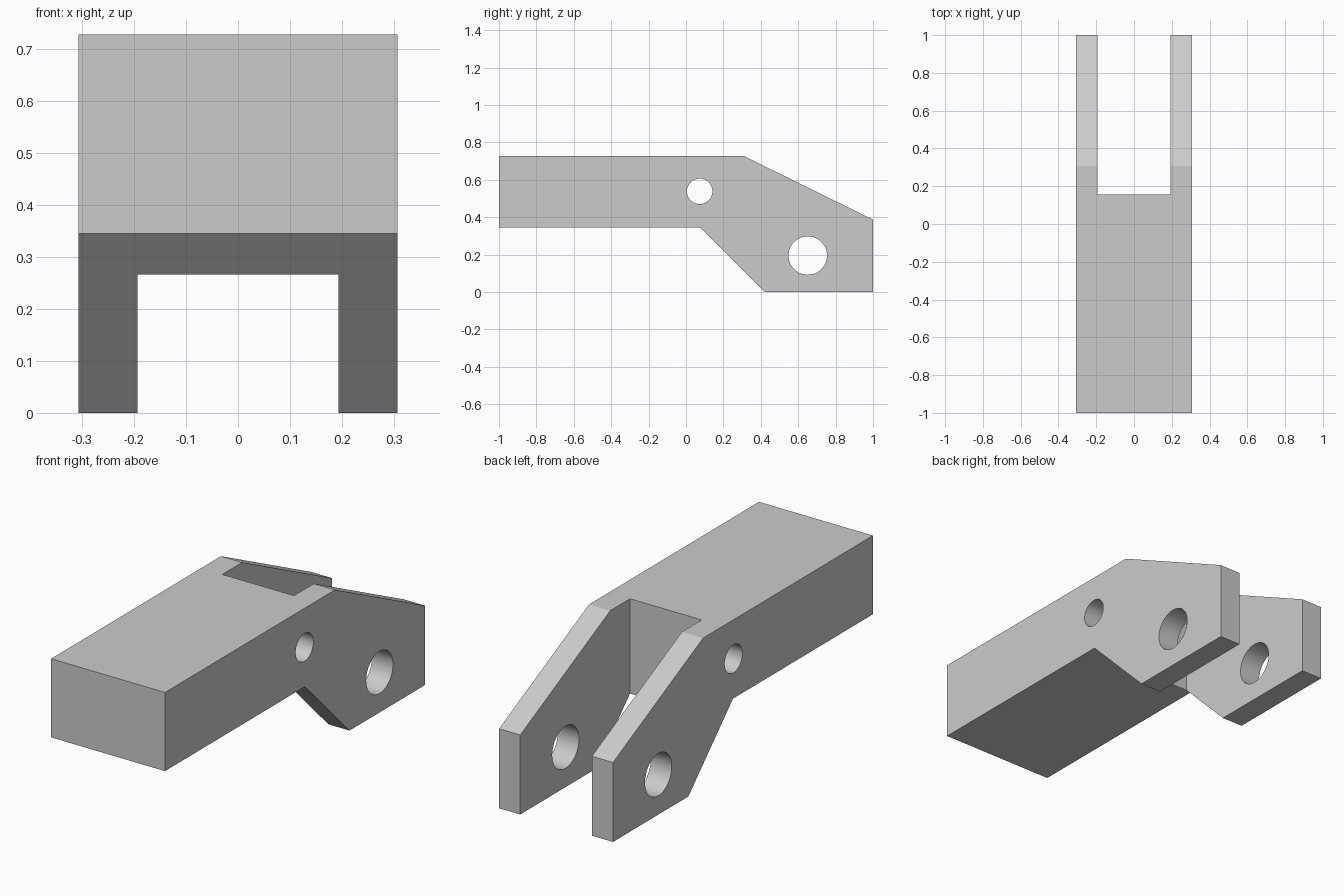
import bpy, bmesh, math

if "Cube" in bpy.data.objects:
    bpy.data.objects.remove(bpy.data.objects["Cube"])

HALF_WIDTH = 0.307
SLOT_HALF = 0.193
SLOT_START = 0.155

grey = bpy.data.materials.new("light grey")
grey.use_nodes = True
colour = (0.6, 0.6, 0.6, 1)
grey.diffuse_color = colour
grey.node_tree.nodes["Principled BSDF"].inputs["Base Color"].default_value = colour


def extrude_profile(name, points, half):
    """Prism across x from (y, z) outline points."""
    bm = bmesh.new()
    face = bm.faces.new([bm.verts.new((-half, y, z)) for y, z in points])
    new = bmesh.ops.extrude_face_region(bm, geom=[face])["geom"]
    verts = [v for v in new if isinstance(v, bmesh.types.BMVert)]
    bmesh.ops.translate(bm, verts=verts, vec=(2 * half, 0, 0))
    bmesh.ops.recalc_face_normals(bm, faces=bm.faces)
    mesh = bpy.data.meshes.new(name)
    bm.to_mesh(mesh)
    bm.free()
    mesh.materials.append(grey)
    obj = bpy.data.objects.new(name, mesh)
    bpy.context.collection.objects.link(obj)
    return obj


def circle(y, z, r, n=48):
    turns = [math.tau * i / n for i in range(n)]
    return [(y + r * math.cos(a), z + r * math.sin(a)) for a in turns]


# Bent arm outline, full width
arm = extrude_profile("forked_arm", [
    (-1, 0.345), (0.077, 0.345), (0.42, 0), (1, 0),
    (1, 0.387), (0.307, 0.728), (-1, 0.728)], HALF_WIDTH)

# Fork slot and the two cross holes
cutters = [
    extrude_profile("fork_slot_cutter", [
        (SLOT_START, -1), (2, -1), (2, 2), (SLOT_START, 2)], SLOT_HALF),
    extrude_profile("small_hole_cutter", circle(0.073, 0.538, 0.068), 1),
    extrude_profile("large_hole_cutter", circle(0.651, 0.195, 0.103), 1),
]

bpy.ops.object.select_all(action="DESELECT")
bpy.context.view_layer.objects.active = arm
arm.select_set(True)
for cutter in cutters:
    cutter.hide_render = True
    cut = arm.modifiers.new(cutter.name, "BOOLEAN")
    cut.operation = "DIFFERENCE"
    cut.solver = "EXACT"
    cut.object = cutter
    bpy.ops.object.modifier_apply(modifier=cut.name)
    bpy.data.objects.remove(cutter)

# Smooth hole walls, sharp block edges
bpy.ops.object.shade_smooth_by_angle(angle=math.radians(20))
